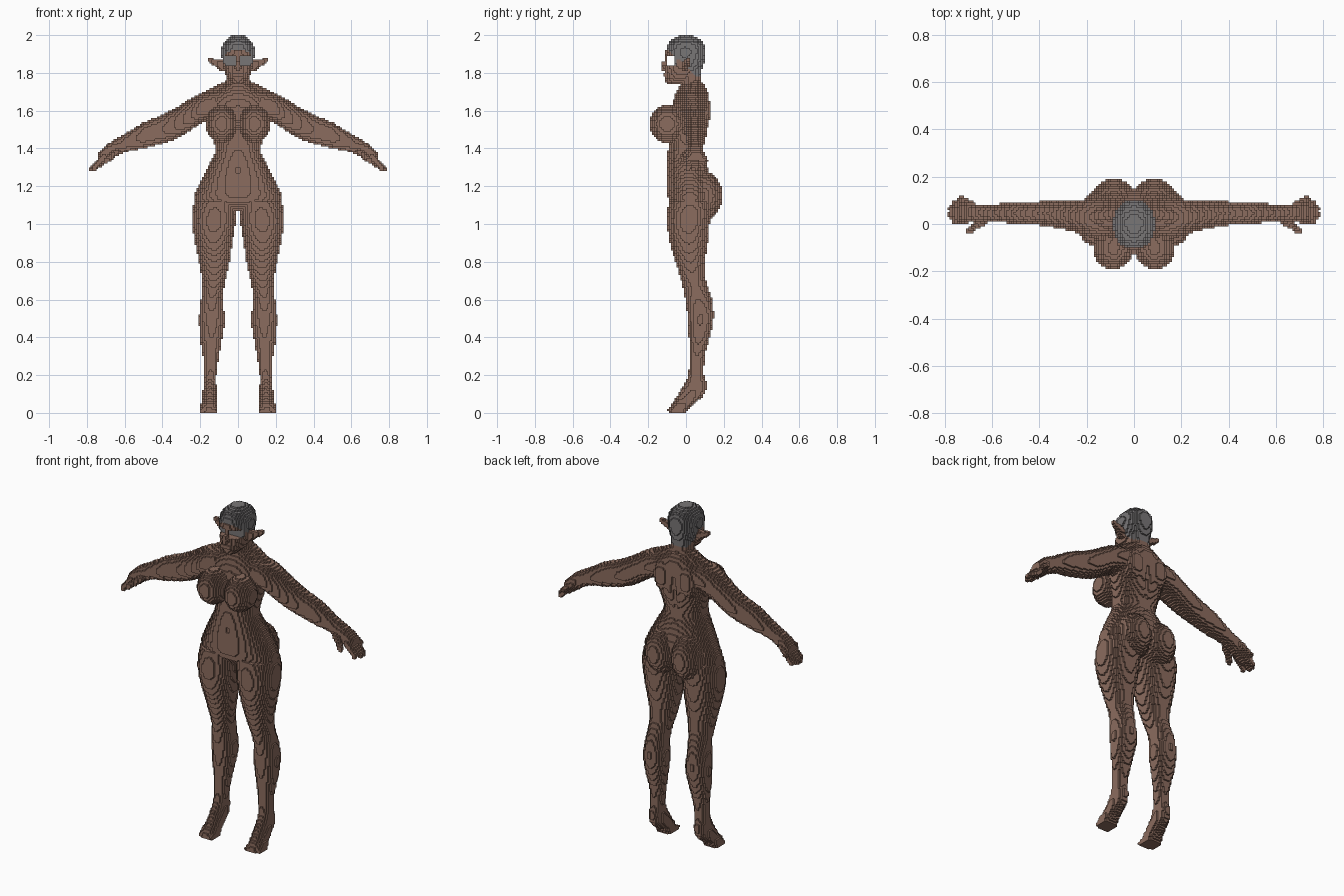
import bpy
import math
from mathutils import Vector

cube = bpy.data.objects.get("Cube")
if cube:
    bpy.data.objects.remove(cube, do_unlink=True)

V = 0.01      # block size
cells = {}    # (i, j, k) -> part name, on the +x half only


def material(name, rgb):
    m = bpy.data.materials.new(name)
    m.use_nodes = True
    m.diffuse_color = (*rgb, 1)
    bsdf = m.node_tree.nodes["Principled BSDF"]
    bsdf.inputs["Base Color"].default_value = (*rgb, 1)
    bsdf.inputs["Roughness"].default_value = 0.8
    return m


SKIN = material("brown skin", (0.26, 0.15, 0.112))
HAIR = material("grey hair", (0.19, 0.18, 0.183))


def span(a, b):
    """Indices of the blocks whose centres lie between a and b."""
    return range(math.ceil(a / V - 0.5), math.floor(b / V - 0.5) + 1)


def put(part, key):
    if key[0] >= 0 and key[2] >= 0:
        cells.setdefault(key, part)


def sample(stations, t):
    """Smooth interpolation of the section box along the loft."""
    n = len(stations)
    a = max(i for i in range(n - 1) if stations[i][0] <= t or i == 0)
    p, q = stations[a], stations[a + 1]
    o, r = stations[max(a - 1, 0)], stations[min(a + 2, n - 1)]
    h = q[0] - p[0]
    s = (t - p[0]) / h
    out = []
    for c in range(1, 5):
        m0 = (q[c] - o[c]) / (q[0] - o[0]) * h
        m1 = (r[c] - p[c]) / (r[0] - p[0]) * h
        out.append((2*s**3 - 3*s*s + 1) * p[c] + (s**3 - 2*s*s + s) * m0
                   + (3*s*s - 2*s**3) * q[c] + (s**3 - s*s) * m1)
    return out


def loft(part, stations, axis="z", power=2.2):
    """Stack rounded sections; each station is t, u min, u max, v min, v max."""
    for k in span(stations[0][0], stations[-1][0]):
        u0, u1, v0, v1 = sample(stations, (k + 0.5) * V)
        cu, cv, ru, rv = (u0 + u1) / 2, (v0 + v1) / 2, (u1 - u0) / 2, (v1 - v0) / 2
        for i in span(u0, u1):
            for j in span(v0, v1):
                du, dv = abs((i + 0.5) * V - cu) / ru, abs((j + 0.5) * V - cv) / rv
                if du ** power + dv ** power <= 1:
                    put(part, (i, j, k) if axis == "z" else (k, i, j))


def sym(rows):
    """Stations centred on x = 0, from z, half width, front, back."""
    return [(z, -w, w, f, b) for z, w, f, b in rows]


def blob(part, c, r):
    """Ellipsoid of blocks."""
    for i in span(c[0] - r[0], c[0] + r[0]):
        for j in span(c[1] - r[1], c[1] + r[1]):
            for k in span(c[2] - r[2], c[2] + r[2]):
                p = ((i + 0.5) * V, (j + 0.5) * V, (k + 0.5) * V)
                if sum(((p[n] - c[n]) / r[n]) ** 2 for n in range(3)) <= 1:
                    put(part, (i, j, k))


def capsule(part, a, b, r0, r1=None, cut=False):
    """Tapered round rod of blocks, or a groove when cut is set."""
    a, b, r1 = Vector(a), Vector(b), r1 or r0
    d, m = b - a, max(r0, r1)
    box = [span(min(a[n], b[n]) - m, max(a[n], b[n]) + m) for n in range(3)]
    for i in box[0]:
        for j in box[1]:
            for k in box[2]:
                p = Vector(((i + 0.5) * V, (j + 0.5) * V, (k + 0.5) * V))
                s = min(1, max(0, (p - a).dot(d) / d.length_squared))
                if (p - a - d * s).length <= r0 + (r1 - r0) * s:
                    if cut:
                        cells.pop((i, j, k), None)
                    else:
                        put(part, (i, j, k))


# Torso, with chest, seat, shoulder blades and shoulder slope
loft("torso", sym([
    (1.07, .12, -.05, .10), (1.12, .228, -.09, .13), (1.20, .21, -.10, .14),
    (1.30, .16, -.10, .115), (1.37, .125, -.097, .09), (1.42, .125, -.092, .095),
    (1.50, .145, -.085, .115), (1.60, .17, -.08, .12), (1.66, .165, -.065, .12),
    (1.70, .13, -.05, .115), (1.735, .07, -.035, .10)]))
blob("torso", (.088, -.10, 1.53), (.085, .092, .10))
blob("torso", (.085, .092, 1.15), (.095, .10, .13))
blob("torso", (.08, .085, 1.60), (.06, .048, .10))
capsule("torso", (.04, .05, 1.725), (.18, .03, 1.655), .04)
# Spine groove and navel
capsule("torso", (0, .138, 1.64), (0, .105, 1.36), .02, cut=True)
capsule("torso", (0, -.105, 1.30), (0, -.105, 1.275), .012, cut=True)

# Legs on raised heels
loft("leg", [
    (0, .105, .205, -.09, .00), (.04, .108, .20, -.082, .03), (.07, .11, .19, -.06, .07),
    (.10, .112, .187, -.042, .098), (.15, .115, .182, -.01, .11), (.20, .115, .18, .01, .095),
    (.30, .10, .185, .02, .10), (.40, .083, .20, .015, .125), (.50, .07, .206, .008, .145),
    (.58, .08, .198, .00, .14), (.66, .075, .188, -.015, .12), (.72, .062, .192, -.032, .10),
    (.80, .045, .206, -.055, .10), (.90, .03, .226, -.085, .115), (1.0, .014, .242, -.10, .125),
    (1.06, .008, .241, -.098, .135), (1.12, .00, .232, -.09, .13)])
for n in range(5):
    x = .118 + n * .019
    y = -.085 + n * .004
    capsule("leg", (x, -.05, .02), (x, y, .012), .011)

# Arms, hands and fingers
loft("arm", [
    (.12, -.055, .11, 1.56, 1.705), (.20, -.05, .105, 1.53, 1.69), (.25, -.035, .10, 1.495, 1.665),
    (.32, -.02, .10, 1.455, 1.62), (.40, -.005, .095, 1.425, 1.578), (.50, .0, .09, 1.40, 1.538),
    (.57, .008, .085, 1.388, 1.495), (.63, .013, .08, 1.365, 1.46), (.67, .01, .085, 1.338, 1.438),
    (.71, .005, .095, 1.312, 1.41), (.74, .01, .095, 1.295, 1.375)], axis="x")
for y0, y1, x1 in [(.015, .010, .765), (.037, .037, .782), (.06, .065, .778), (.08, .09, .76)]:
    capsule("arm", (.71, y0, 1.355), (x1, y1, 1.29), .018, .012)
capsule("arm", (.69, .085, 1.37), (.735, .107, 1.335), .014, .012)
capsule("arm", (.64, .012, 1.385), (.70, -.032, 1.335), .018, .013)

# Neck, head, nose and lips
loft("neck", sym([(1.69, .065, -.035, .095), (1.75, .058, -.03, .085), (1.83, .06, -.03, .085)]))
loft("head", sym([
    (1.745, .03, -.10, -.01), (1.77, .055, -.112, .05), (1.82, .075, -.113, .085),
    (1.87, .084, -.11, .098), (1.93, .086, -.103, .102), (1.97, .068, -.082, .082),
    (2.0, .03, -.03, .035)]))
blob("head", (0, -.115, 1.835), (.018, .02, .03))
blob("head", (0, -.107, 1.79), (.03, .018, .016))
# Pointed ears
for dz in (0, .018):
    capsule("ear", (.075, -.005, 1.825 + dz), (.155, .01, 1.87), .02, .01)

# Eye slot behind the bridge of the nose
for i, j, k in list(cells):
    x, y, z = (i + 0.5) * V, (j + 0.5) * V, (k + 0.5) * V
    if 1.84 < z < 1.89 and y < -.06 and (y > -.10 or x > .012):
        del cells[i, j, k]

# Hair cap: the crown and the back of the head
for (i, j, k), part in list(cells.items()):
    y, z = (j + 0.5) * V, (k + 0.5) * V
    hairline = min(1.93, 1.78 + max(0, .06 - y) * 0.9)
    behind_eyes = 1.84 < z < 1.89 and y < -.05 and y > -.06
    if part in ("head", "neck") and (z > hairline or behind_eyes):
        cells[i, j, k] = "hair_cap"

# Mirror to the other side; paired parts get a side in their name
PAIRED = ("leg", "arm", "ear")
body = {}
for (i, j, k), part in cells.items():
    body[i, j, k] = "left_" + part if part in PAIRED else part
    body[-1 - i, j, k] = "right_" + part if part in PAIRED else part

# One mesh per part, with only the outer block faces
SIDES = [((1, 0, 0), ((1, 0, 0), (1, 1, 0), (1, 1, 1), (1, 0, 1))),
         ((-1, 0, 0), ((0, 0, 0), (0, 0, 1), (0, 1, 1), (0, 1, 0))),
         ((0, 1, 0), ((0, 1, 0), (0, 1, 1), (1, 1, 1), (1, 1, 0))),
         ((0, -1, 0), ((0, 0, 0), (1, 0, 0), (1, 0, 1), (0, 0, 1))),
         ((0, 0, 1), ((0, 0, 1), (1, 0, 1), (1, 1, 1), (0, 1, 1))),
         ((0, 0, -1), ((0, 0, 0), (0, 1, 0), (1, 1, 0), (1, 0, 0)))]
for part in sorted(set(body.values())):
    index, faces = {}, []
    for (i, j, k), owner in body.items():
        if owner != part:
            continue
        for (a, b, c), corners in SIDES:
            if (i + a, j + b, k + c) not in body:
                faces.append([index.setdefault((i + x, j + y, k + z), len(index))
                              for x, y, z in corners])
    mesh = bpy.data.meshes.new(part)
    mesh.from_pydata([(x * V, y * V, z * V) for x, y, z in index], [], faces)
    mesh.materials.append(HAIR if part == "hair_cap" else SKIN)
    bpy.context.collection.objects.link(bpy.data.objects.new(part, mesh))
